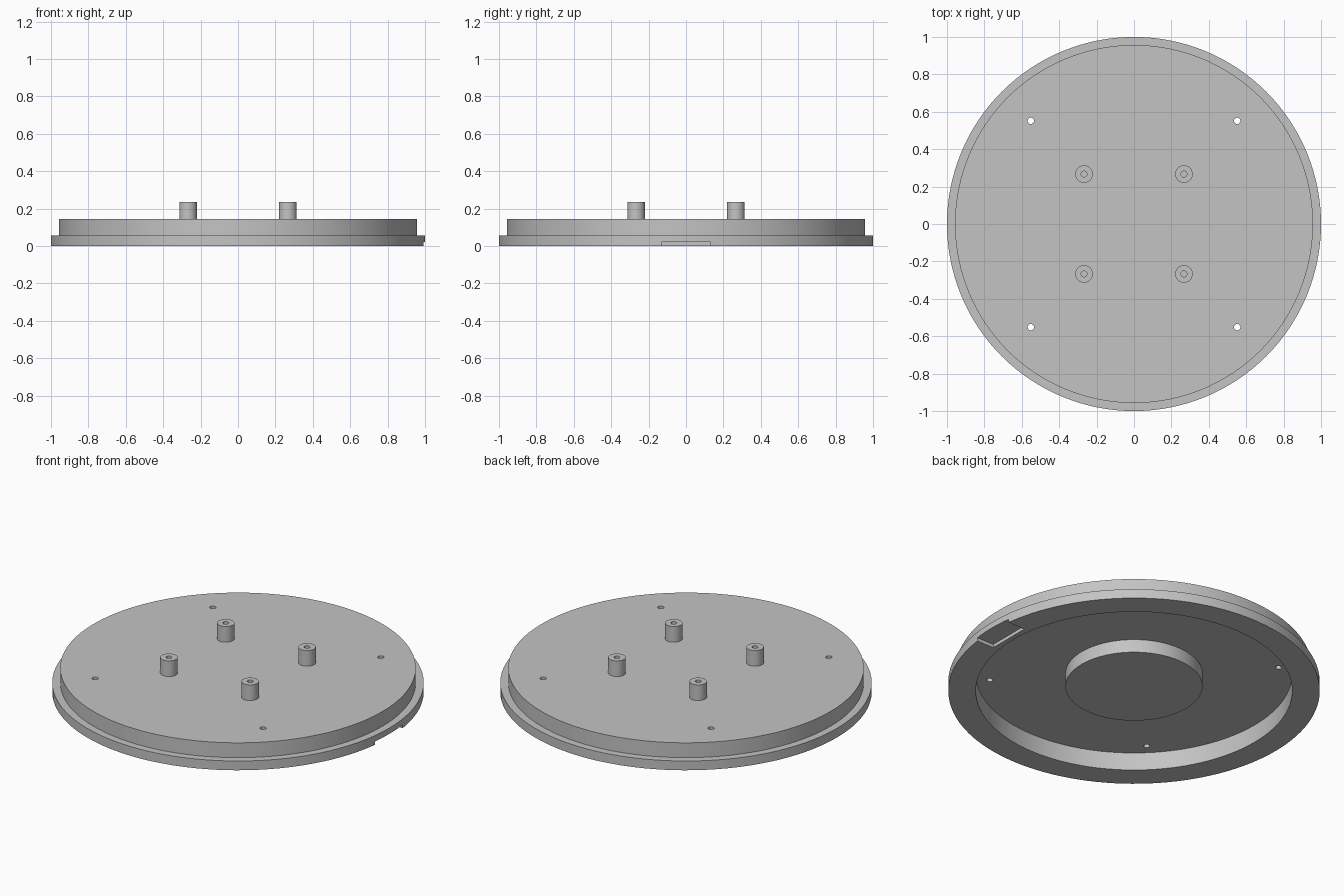
import bpy
import bmesh
import math
from mathutils import Matrix

cube = bpy.data.objects.get("Cube")
if cube:
    bpy.data.objects.remove(cube, do_unlink=True)

grey = bpy.data.materials.new("plain_grey")
grey.use_nodes = True
COLOUR = (0.55, 0.55, 0.55, 1)
grey.diffuse_color = COLOUR
grey.node_tree.nodes["Principled BSDF"].inputs["Base Color"].default_value = COLOUR


def add_object(name, bm):
    bmesh.ops.recalc_face_normals(bm, faces=bm.faces)
    mesh = bpy.data.meshes.new(name)
    bm.to_mesh(mesh)
    bm.free()
    mesh.materials.append(grey)
    obj = bpy.data.objects.new(name, mesh)
    bpy.context.collection.objects.link(obj)
    return obj


def lathe(name, profile, segments, capped):
    """Turn a (radius, height) profile around z; capped fills both ends."""
    bm = bmesh.new()
    rings = []
    for r, z in profile:
        angles = [2 * math.pi * i / segments for i in range(segments)]
        rings.append([bm.verts.new((r * math.cos(a), r * math.sin(a), z)) for a in angles])
    for low, high in zip(rings, rings[1:]):
        for i in range(segments):
            j = (i + 1) % segments
            bm.faces.new((low[i], low[j], high[j], high[i]))
    if capped:
        bm.faces.new(rings[0])
        bm.faces.new(rings[-1])
    return add_object(name, bm)


def select_only(obj):
    bpy.ops.object.select_all(action="DESELECT")
    obj.select_set(True)
    bpy.context.view_layer.objects.active = obj


def cut(target, cutter):
    cutter.hide_render = True
    mod = target.modifiers.new("cut", "BOOLEAN")
    mod.operation = "DIFFERENCE"
    mod.solver = "EXACT"
    mod.object = cutter
    select_only(target)
    bpy.ops.object.modifier_apply(modifier=mod.name)
    bpy.data.objects.remove(cutter, do_unlink=True)


def smooth(obj):
    select_only(obj)
    bpy.ops.object.shade_smooth_by_angle(angle=math.radians(30))


PLATE_TOP = 0.143
CORNERS = [(sx, sy) for sx in (-1, 1) for sy in (-1, 1)]

# Stepped round cover, hollow below with a central boss
cover = lathe("round_cover", [
    (0.369, 0.028), (0.369, 0.106), (0.852, 0.106), (0.852, 0),
    (1, 0), (1, 0.055), (0.957, 0.055), (0.957, PLATE_TOP)], 128, True)

# Four screw holes through the plate
for sx, sy in CORNERS:
    drill = lathe("hole_cutter", [(0.017, 0.05), (0.017, 0.2)], 24, True)
    drill.data.transform(Matrix.Translation((sx * 0.552, sy * 0.552, 0)))
    cut(cover, drill)

# Shallow notch under the rim on the left side
bm = bmesh.new()
bmesh.ops.create_cube(bm, size=1)
bmesh.ops.scale(bm, vec=(0.22, 0.26, 0.1), verts=bm.verts)
bmesh.ops.translate(bm, vec=(0.99, 0, -0.03), verts=bm.verts)
cut(cover, add_object("notch_cutter", bm))
smooth(cover)

# Four hollow mounting posts
for sx, sy in CORNERS:
    name = ("back" if sy > 0 else "front") + ("_left" if sx > 0 else "_right") + "_post"
    post = lathe(name, [(0.016, PLATE_TOP), (0.016, 0.236),
                        (0.047, 0.236), (0.047, PLATE_TOP)], 32, False)
    post.location = (sx * 0.267, sy * 0.267, 0)
    smooth(post)
